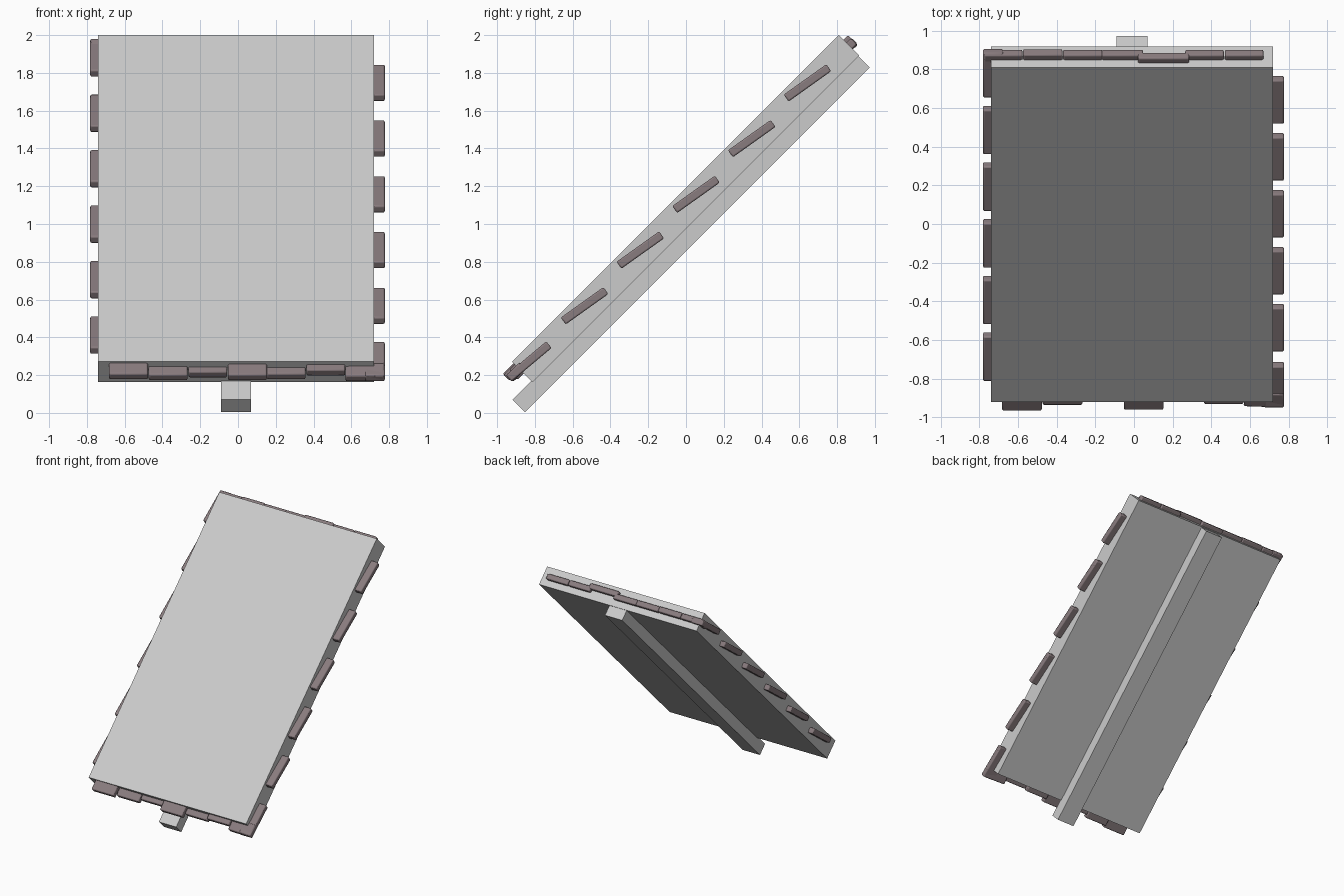
import bpy
from math import radians

if "Cube" in bpy.data.objects:
    bpy.data.objects.remove(bpy.data.objects["Cube"])

mat = bpy.data.materials.new("dark_clay")
mat.diffuse_color = (0.25, 0.2, 0.21, 1)
mat.use_nodes = True
mat.node_tree.nodes["Principled BSDF"].inputs["Base Color"].default_value = mat.diffuse_color


def box(name, loc, size, tilt=45, yaw=0):
    """Box tilted about x; size is (x, along slope, thickness)."""
    bpy.ops.mesh.primitive_cube_add(size=1, location=loc)
    ob = bpy.context.object
    ob.name = name
    ob.scale = size
    bpy.ops.object.transform_apply(location=False, rotation=False, scale=True)
    ob.rotation_euler = (radians(tilt), 0, radians(yaw))
    return ob


def slope(x, s, d):
    """Point from the sums s = y + z and differences d = z - y."""
    return (x, (s - d) / 2, (s + d) / 2)


def tile(name, loc, size, tilt=45, yaw=0):
    ob = box(name, loc, size, tilt, yaw)
    ob.data.materials.append(mat)
    mod = ob.modifiers.new("soft_edges", 'BEVEL')
    mod.width = 0.008
    mod.segments = 2
    bpy.ops.object.shade_smooth_by_angle(angle=radians(50))


R2 = 2 ** 0.5
T = 0.045

# Sloping roof panel and the beam under it
box("roof_panel", slope(-0.01, 1.08, 1.083), (1.46, 3.46 / R2, 0.217 / R2))
box("ridge_beam", slope(-0.01, 0.977, 0.922), (0.16, 3.65 / R2, 0.134 / R2))

# Tiles stepping up both side edges
for i in range(6):
    k = 0.295 * i
    tile(f"right_tile_{i}", (0.725, -0.832 + k, 0.272 + k),
         (0.105, 0.277, T), 40 if i == 0 else 35.5)
    k = 0.2935 * i
    tile(f"left_tile_{i}", (-0.73, -0.687 + k, 0.412 + k),
         (0.105, 0.285, T), 36)

# Tiles along the lower edge: x centre, lowest y, lowest z
front = [(-0.58, -0.97, 0.175), (-0.37, -0.94, 0.17), (-0.16, -0.92, 0.185),
         (0.05, -0.965, 0.17), (0.255, -0.925, 0.175), (0.465, -0.935, 0.195),
         (0.672, -0.95, 0.165)]
for i, (x, y, z) in enumerate(front):
    s, d = y + z + 0.032, z - y
    tile(f"front_tile_{i}", slope(x, s - (-0.14 / R2) * R2 / 2, d),
         (0.205, 0.14 / R2, T), 45, -2 if i == 6 else 0)

# Tiles along the upper edge: x centre, width, highest y, highest z
back = [(-0.677, 0.2, 0.905, 1.983), (-0.472, 0.205, 0.907, 1.986),
        (-0.265, 0.205, 0.905, 1.983), (-0.06, 0.215, 0.905, 1.983),
        (0.153, 0.265, 0.89, 2.0), (0.365, 0.2, 0.905, 1.983),
        (0.57, 0.2, 0.905, 1.983)]
for i, (x, w, y, z) in enumerate(back):
    s, d = y + z - 0.032, z - y
    tile(f"back_tile_{i}", slope(x, s - 0.07, d), (w, 0.14 / R2, T))
